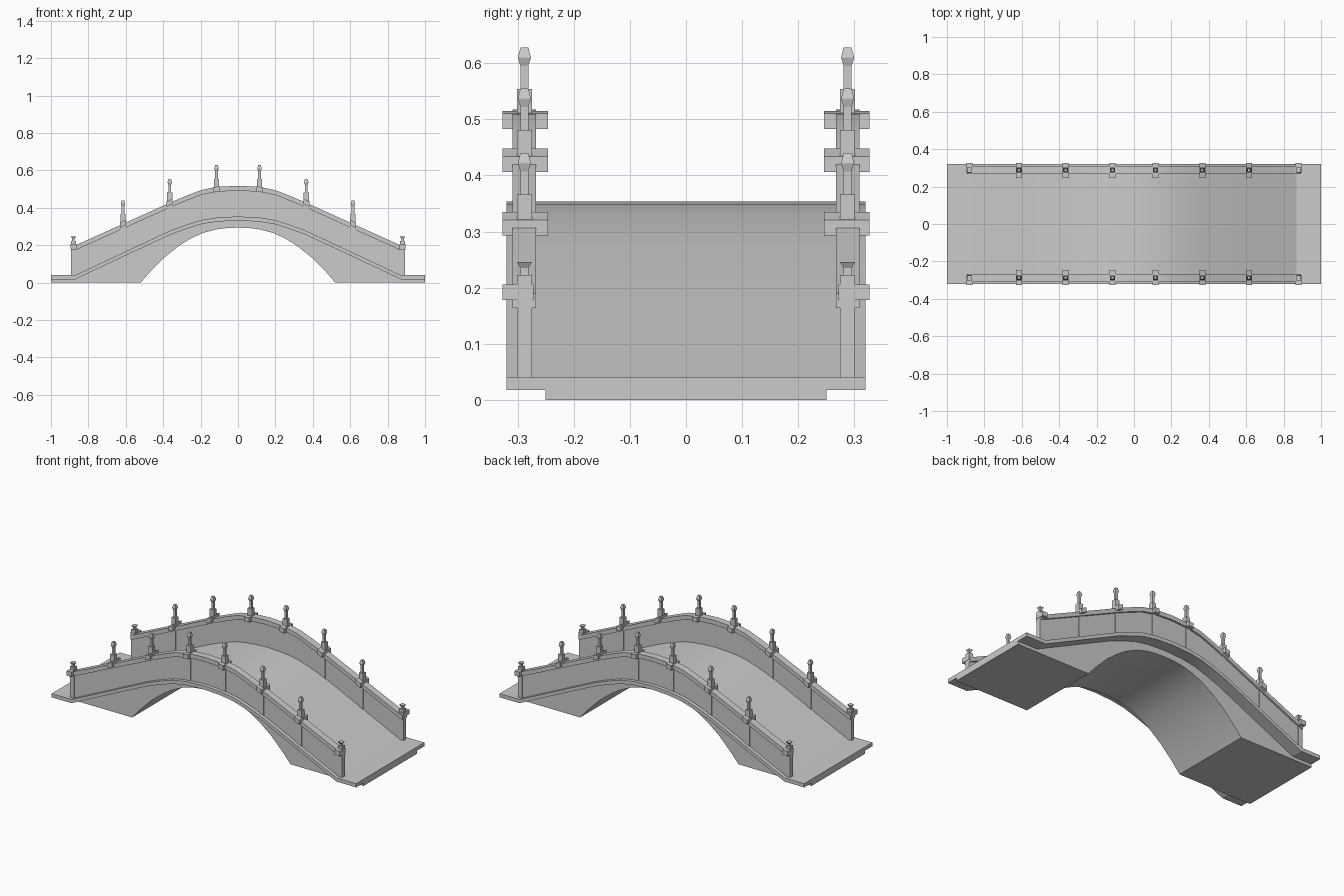
import bpy, bmesh, math

if "Cube" in bpy.data.objects:
    bpy.data.objects.remove(bpy.data.objects["Cube"])

RAIL_Y = 0.288


def finish(name, bm):
    bmesh.ops.recalc_face_normals(bm, faces=bm.faces)
    me = bpy.data.meshes.new(name)
    bm.to_mesh(me)
    bm.free()
    ob = bpy.data.objects.new(name, me)
    bpy.context.collection.objects.link(ob)
    return ob


def smooth(ob):
    bpy.ops.object.select_all(action='DESELECT')
    ob.select_set(True)
    bpy.context.view_layer.objects.active = ob
    bpy.ops.object.shade_smooth_by_angle(angle=math.radians(25))


def extrude_profile(name, pts, y0, y1):
    bm = bmesh.new()
    a = [bm.verts.new((x, y0, z)) for x, z in pts]
    b = [bm.verts.new((x, y1, z)) for x, z in pts]
    n = len(pts)
    bm.faces.new(a)
    bm.faces.new(b[::-1])
    for i in range(n):
        bm.faces.new((a[i], a[(i + 1) % n], b[(i + 1) % n], b[i]))
    ob = finish(name, bm)
    smooth(ob)
    return ob


def mirrored(half):
    """Half curve from outer end to x = 0, completed symmetrically."""
    return [(-x, z) for x, z in half] + [(x, z) for x, z in half[-2::-1]]


def band(curve, top, bottom):
    return [(x, z + top) for x, z in curve] + [(x, z + bottom) for x, z in curve[::-1]]


def height(curve, x):
    for (x0, z0), (x1, z1) in zip(curve, curve[1:]):
        if x0 <= x <= x1:
            return z0 + (z1 - z0) * (x - x0) / (x1 - x0)


def square_stack(bm, x, y, sections):
    """Square post through (half width, z) sections."""
    rings = [[bm.verts.new((x + sx * h, y + sy * h, z))
              for sx, sy in ((-1, -1), (1, -1), (1, 1), (-1, 1))] for h, z in sections]
    bm.faces.new(rings[0][::-1])
    bm.faces.new(rings[-1])
    for a, b in zip(rings, rings[1:]):
        for i in range(4):
            j = (i + 1) % 4
            bm.faces.new((a[i], a[j], b[j], b[i]))


# Deck slab
deck = mirrored([(1, .04), (.87, .04), (.615, .16), (.365, .277), (.28, .308),
                 (.2, .334), (.115, .348), (0, .354)])
extrude_profile("deck", band(deck, 0, -.022), -.32, .32)

# Arched body and abutments
arch = mirrored([(.52, 0), (.47, .058), (.39, .138), (.32, .193), (.26, .232),
                 (.19, .265), (.12, .284), (.06, .292), (0, .294)])
body = [(-1, 0)] + arch + [(1, 0)] + [(x, z - .02) for x, z in deck[::-1]]
extrude_profile("arched_body", body, -.25, .25)

# Parapet panels and handrails
rail = mirrored([(.893, .19), (.87, .199), (.615, .314), (.365, .427), (.28, .463),
                 (.2, .494), (.115, .512), (0, .518)])
panel = [(x, z - .02) for x, z in rail if abs(x) < .88]
panel += [(x, z - .005) for x, z in deck[::-1] if abs(x) < .9]
for side, s in (("front", -1), ("back", 1)):
    extrude_profile(side + "_panel", panel, s * RAIL_Y - .010, s * RAIL_Y + .010)
    extrude_profile(side + "_handrail", band(rail, 0, -.026), s * RAIL_Y - .021, s * RAIL_Y + .021)

    # Posts with finials, and clamps gripping the handrail
    posts = bmesh.new()
    for i, (ax, top) in enumerate(((.115, .628), (.365, .555), (.615, .44), (.88, .246))):
        for x in (-ax, ax):
            base = height(deck, x) - .01
            if i < 3:
                sections = [(.0135, base), (.0135, top - .074), (.007, top - .074),
                            (.007, top - .033), (.0115, top - .019), (.0115, top - .017), (.007, top)]
            else:
                sections = [(.0135, base), (.0135, .223), (.007, .223), (.007, .235), (.0135, top)]
            square_stack(posts, x, s * RAIL_Y, sections)
            z = height(rail, x)
            d = .016
            inner, outer = (.272 if i == 3 else .246), .327
            drop = -.012 if i == 0 else (-.003 if i == 3 else 0)
            z0, z1 = (z, z) if i == 3 else (height(rail, x - d), height(rail, x + d))
            clamp = [(x - d, z0 + .014 + drop), (x + d, z1 + .014 + drop),
                     (x + d, z1 - .014 + drop), (x - d, z0 - .014 + drop)]
            extrude_profile("%s_clamp" % side, clamp, s * inner, s * outer)
    finish(side + "_posts", posts)
